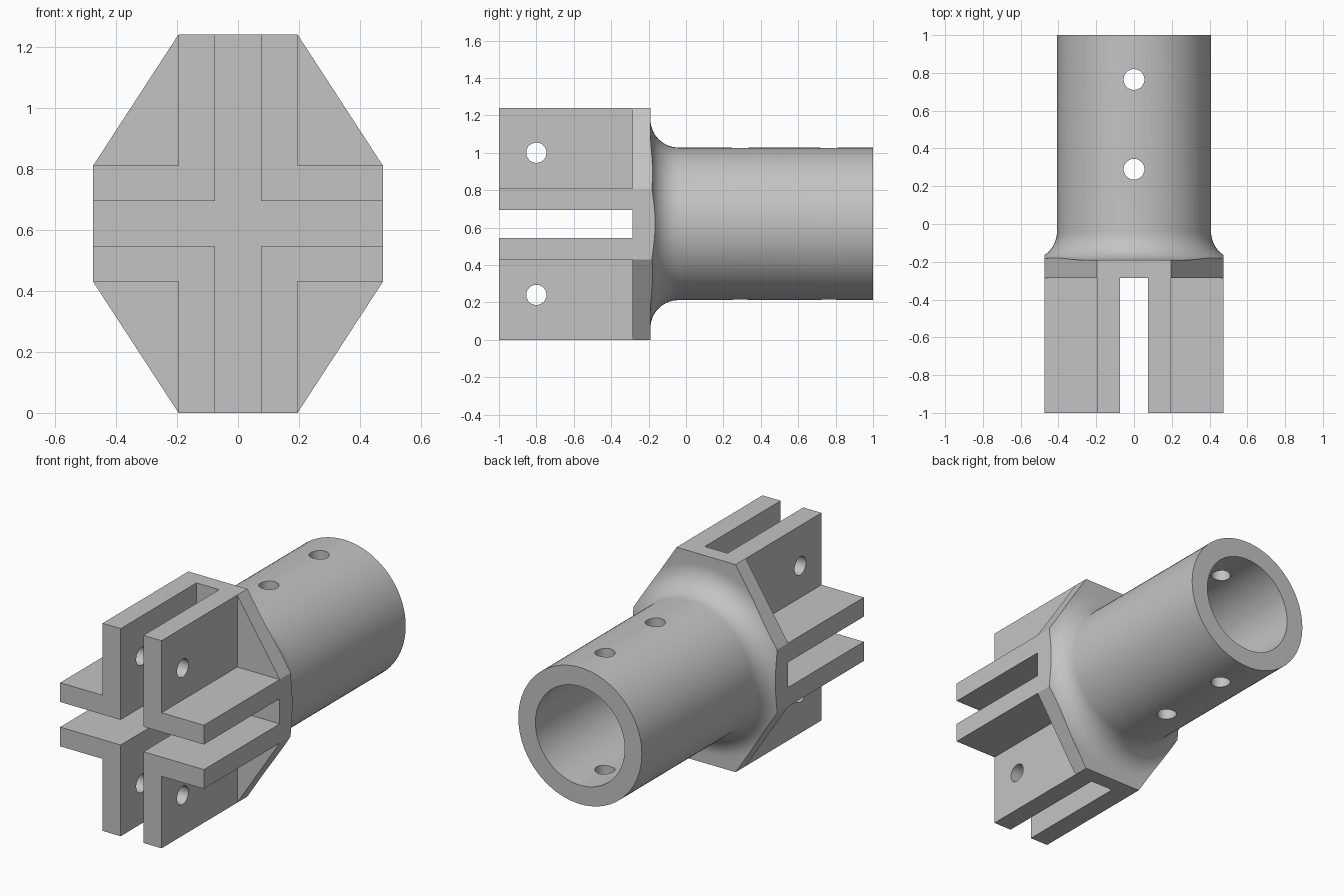
import bpy, bmesh, math
from mathutils import Matrix

if "Cube" in bpy.data.objects:
    bpy.data.objects.remove(bpy.data.objects["Cube"])

CZ = 0.62            # height of the tube axis
PLATE_BACK = -0.19   # rear face of the octagonal flange
TUBE_R, BORE_R, FILLET = 0.408, 0.295, 0.15


def finish(name, bm):
    bmesh.ops.remove_doubles(bm, verts=bm.verts, dist=1e-5)
    bmesh.ops.recalc_face_normals(bm, faces=bm.faces)
    me = bpy.data.meshes.new(name)
    bm.to_mesh(me)
    bm.free()
    ob = bpy.data.objects.new(name, me)
    bpy.context.collection.objects.link(ob)
    return ob


def prism(name, pts, y0, y1):
    """Extrude an x/z outline along y."""
    bm = bmesh.new()
    face = bm.faces.new([bm.verts.new((x, y0, CZ + z)) for x, z in pts])
    ext = bmesh.ops.extrude_face_region(bm, geom=[face])
    new = [v for v in ext["geom"] if isinstance(v, bmesh.types.BMVert)]
    bmesh.ops.translate(bm, verts=new, vec=(0, y1 - y0, 0))
    return finish(name, bm)


def box(name, x0, x1, y0, y1, z0, z1):
    return prism(name, [(x0, z0), (x1, z0), (x1, z1), (x0, z1)], y0, y1)


def pin(name, loc, axis, r):
    """Long drill for a round hole along x or z."""
    bm = bmesh.new()
    rot = Matrix.Rotation(math.pi / 2, 4, 'Y') if axis == 'x' else Matrix()
    bmesh.ops.create_cone(bm, cap_ends=True, segments=40, radius1=r, radius2=r,
                          depth=3, matrix=Matrix.Translation(loc) @ rot)
    return finish(name, bm)


def combine(target, tool, operation):
    tool.hide_render = True
    mod = target.modifiers.new("cut", 'BOOLEAN')
    mod.operation, mod.solver, mod.object = operation, 'EXACT', tool
    bpy.context.view_layer.objects.active = target
    bpy.ops.object.modifier_apply(modifier=mod.name)
    bpy.data.objects.remove(tool)


# turned body: solid front, filleted neck, tube and blind bore
profile = [(0, -1.1), (0.9, -1.1), (0.9, PLATE_BACK)]
for i in range(15):
    a = math.pi / 2 * i / 14
    profile.append((TUBE_R + FILLET - FILLET * math.sin(a),
                    PLATE_BACK + FILLET - FILLET * math.cos(a)))
profile += [(TUBE_R, 1), (BORE_R, 1), (BORE_R, PLATE_BACK), (0, PLATE_BACK)]
bm = bmesh.new()
vs = [bm.verts.new((r, y, CZ)) for r, y in profile]
es = [bm.edges.new(p) for p in zip(vs, vs[1:])]
bmesh.ops.spin(bm, geom=vs + es, cent=(0, 0, CZ), axis=(0, 1, 0),
               angle=2 * math.pi, steps=96)
body = finish("tube_connector", bm)

# trim to the octagonal outline
octagon = [(0.195, 0.62), (0.475, 0.19), (0.475, -0.19), (0.195, -0.62),
           (-0.195, -0.62), (-0.475, -0.19), (-0.475, 0.19), (-0.195, 0.62)]
combine(body, prism("outline", octagon, -1, 1.1), 'INTERSECT')

# open corners between the fork arms
FRONT = -0.285
for sx in (-1, 1):
    for sz in (-1, 1):
        xs, zs = sorted((sx * 0.195, sx)), sorted((sz * 0.19, sz))
        combine(body, box("corner", *xs, -1.2, FRONT, *zs), 'DIFFERENCE')

# crossed slots
combine(body, box("slot", -0.075, 0.075, -1.2, FRONT, -1, 1), 'DIFFERENCE')
combine(body, box("slot", -1, 1, -1.2, FRONT, -0.075, 0.075), 'DIFFERENCE')

# bolt holes through the upright arms and the tube
for sz in (-1, 1):
    combine(body, pin("drill", (0, -0.8, CZ + sz * 0.38), 'x', 0.054), 'DIFFERENCE')
for y in (0.29, 0.765):
    combine(body, pin("drill", (0, y, CZ), 'z', 0.055), 'DIFFERENCE')

# finish
mat = bpy.data.materials.new("grey")
mat.diffuse_color = (0.55, 0.55, 0.55, 1)
mat.use_nodes = True
mat.node_tree.nodes["Principled BSDF"].inputs["Base Color"].default_value = mat.diffuse_color
body.data.materials.clear()
body.data.materials.append(mat)
for p in body.data.polygons:
    p.material_index = 0
bpy.ops.object.select_all(action='DESELECT')
body.select_set(True)
bpy.context.view_layer.objects.active = body
bpy.ops.object.shade_smooth_by_angle(angle=math.radians(30))
